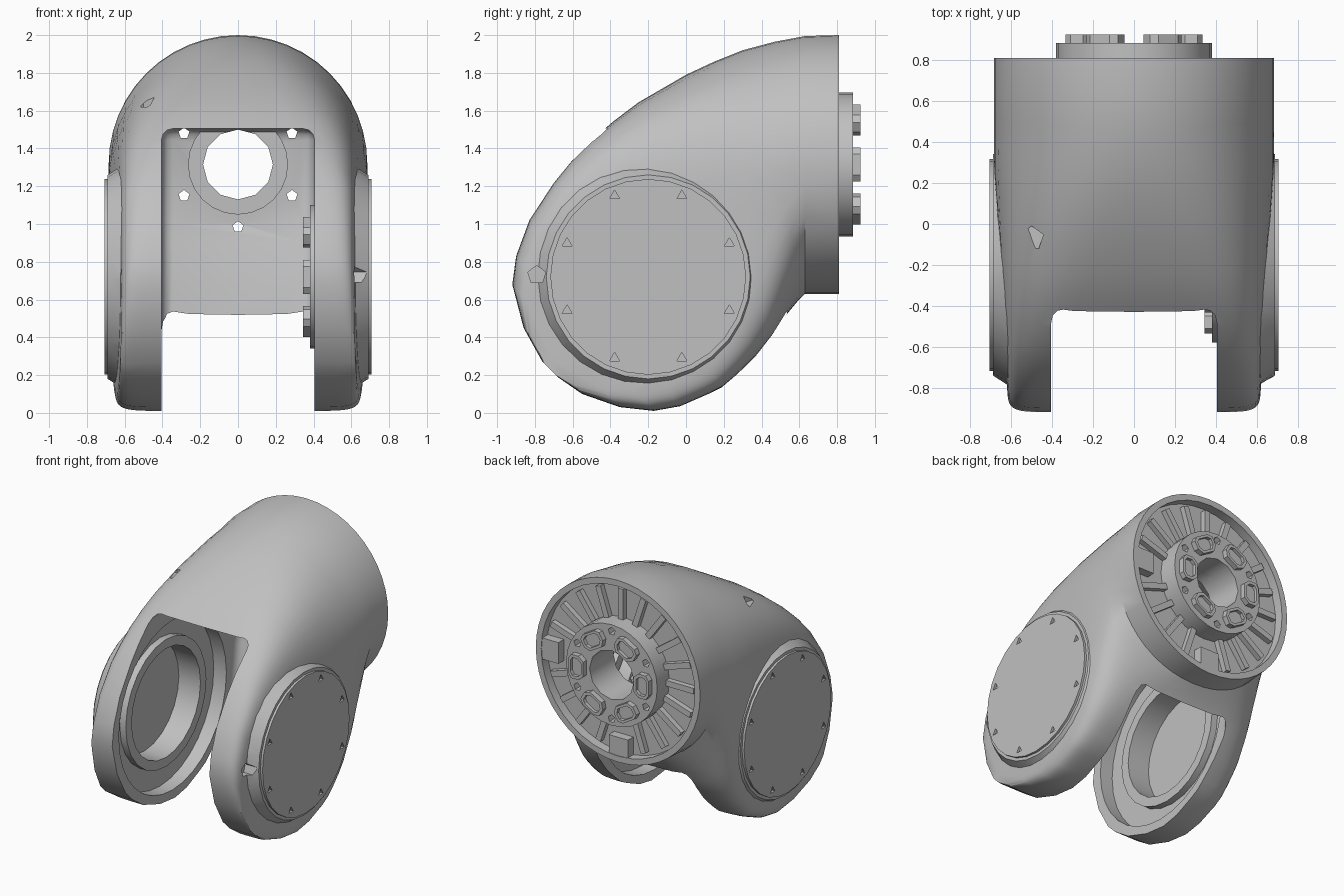
import bpy, bmesh, math
from mathutils import Matrix, Vector

cube = bpy.data.objects.get("Cube")
if cube:
    bpy.data.objects.remove(cube, do_unlink=True)

grey = bpy.data.materials.new("light_grey")
grey.use_nodes = True
grey.diffuse_color = (0.53, 0.53, 0.53, 1)
grey.node_tree.nodes["Principled BSDF"].inputs["Base Color"].default_value = (0.53, 0.53, 0.53, 1)

PIVOT_Y, PIVOT_Z, HUB_Z = -0.2, 0.72, 1.315
# Local frames: local z is the part's axis, local y stays world up
BACK = Matrix.Translation((0, 0, HUB_Z)) @ Matrix(
    ((-1, 0, 0, 0), (0, 0, 1, 0), (0, 1, 0, 0), (0, 0, 0, 1)))


def side_frame(s):
    return Matrix.Translation((0, PIVOT_Y, PIVOT_Z)) @ Matrix(
        ((0, 0, s, 0), (s, 0, 0, 0), (0, 1, 0, 0), (0, 0, 0, 1)))


def finish(name, bm, frame=Matrix()):
    bm.transform(frame)
    bm.normal_update()
    bmesh.ops.recalc_face_normals(bm, faces=bm.faces)
    me = bpy.data.meshes.new(name)
    bm.to_mesh(me)
    bm.free()
    me.materials.append(grey)
    ob = bpy.data.objects.new(name, me)
    bpy.context.collection.objects.link(ob)
    return ob


def cyl(name, frame, r, z0, z1, sides=32, r2=None, at=(0, 0)):
    bm = bmesh.new()
    bmesh.ops.create_cone(bm, cap_ends=True, segments=sides, radius1=r,
                          radius2=r if r2 is None else r2, depth=z1 - z0,
                          matrix=Matrix.Translation((at[0], at[1], (z0 + z1) / 2)))
    return finish(name, bm, frame)


def prism(name, frame, pts, z0, z1):
    bm = bmesh.new()
    low = [bm.verts.new((x, y, z0)) for x, y in pts]
    high = [bm.verts.new((x, y, z1)) for x, y in pts]
    bm.faces.new(low)
    bm.faces.new(high)
    for i in range(len(pts)):
        bm.faces.new((low[i - 1], low[i], high[i], high[i - 1]))
    return finish(name, bm, frame)


def box(name, frame, x0, x1, y0, y1, z0, z1):
    return prism(name, frame, [(x0, y0), (x1, y0), (x1, y1), (x0, y1)], z0, z1)


def apply_modifiers(ob):
    bpy.context.view_layer.update()
    dg = bpy.context.evaluated_depsgraph_get()
    me = bpy.data.meshes.new_from_object(ob.evaluated_get(dg))
    ob.modifiers.clear()
    ob.data = me


def combine(ob, others, op="DIFFERENCE"):
    for o in others:
        mod = ob.modifiers.new("bool", "BOOLEAN")
        mod.operation, mod.object, mod.solver = op, o, "EXACT"
    apply_modifiers(ob)
    for o in others:
        bpy.data.objects.remove(o, do_unlink=True)


def smooth(ob, angle=32):
    ob.data.polygons.foreach_set("use_smooth", [True] * len(ob.data.polygons))
    ob.data.set_sharp_from_angle(angle=math.radians(angle))


def polar(r, deg):
    return r * math.cos(math.radians(deg)), r * math.sin(math.radians(deg))


# Elbow body: sections fan from the round back to the fork end
# (top y, top z, bottom y, bottom z, top squareness, bottom squareness)
sections = [
    (.81, 2.0, .81, .63, 2, 2), (.63, 1.995, .63, .63, 2, 2.1),
    (.47, 1.965, .59, .59, 2, 2.9), (.3, 1.92, .54, .53, 2.15, 4),
    (.15, 1.86, .5, .47, 2.4, 5), (0, 1.79, .46, .41, 2.8, 6),
    (-.25, 1.645, .37, .30, 3.8, 8), (-.38, 1.547, .31, .24, 4.7, 9),
    (-.5, 1.445, .25, .185, 5.8, 10), (-.61, 1.335, .19, .135, 7, 11),
    (-.7, 1.22, .12, .1, 9, 12), (-.83, 1.02, -.03, .035, 11, 12),
    (-.9, .83, -.17, .01, 12, 12), (-.92, .68, -.35, .03, 12, 12),
    (-.86, .45, -.55, .1, 12, 12), (-.76, .27, -.68, .19, 12, 12)]
bm = bmesh.new()
rings = []
N = 48
for ty, tz, by, bz, nt, nb in sections:
    mid, half = Vector((0, (ty + by) / 2, (tz + bz) / 2)), Vector((0, (ty - by) / 2, (tz - bz) / 2))
    ring = []
    for i in range(N):
        c, s = math.cos(math.tau * i / N), math.sin(math.tau * i / N)
        e = 2 / (nt if s >= 0 else nb)
        p = mid + half * math.copysign(abs(s) ** e, s)
        width = 0.685 - 0.07 * min(max((0.3 - p.y) / 1.2, 0), 1)
        p.x = width * math.copysign(abs(c) ** e, c)
        ring.append(bm.verts.new(p))
    rings.append(ring)
for a, b in zip(rings, rings[1:]):
    for i in range(N):
        bm.faces.new((a[i], a[(i + 1) % N], b[(i + 1) % N], b[i]))
bm.faces.new(rings[0])
bm.faces.new(rings[-1])
body = finish("elbow_body", bm)

# Conical pads under the side covers
combine(body, [cyl("pad", side_frame(s), .63, .55, .69, 28, r2=.54) for s in (1, -1)], "UNION")

# Fork slot with rounded top corners, then recesses in the arms and back
slot = prism("slot", side_frame(1) @ Matrix.Translation((-PIVOT_Y, -PIVOT_Z, 0)),
             [(-1.1, -.2), (.53, -.2), (.53, .5), (.585, .9), (.62, 1.0), (.62, 1.505), (-1.1, 1.505)],
             -.405, .405)
bev = slot.modifiers.new("round", "BEVEL")
bev.width, bev.segments, bev.limit_method, bev.angle_limit = .06, 3, "ANGLE", math.radians(60)
apply_modifiers(slot)
cutters = [slot, cyl("back_recess", BACK, .64, .74, 1.0, 40)]
for s in (1, -1):
    f = side_frame(s)
    groove = cyl("groove", f, .64, .3, .51, 32)
    combine(groove, [cyl("core", f, .48, .46, .6, 24)])
    cutters += [groove, cyl("bore", f, .41, .3, .64, 24)]
cutters.append(cyl("side_dimple", side_frame(1), .05, .58, .8, 5, at=(-.59, .01)))
cutters.append(cyl("top_dimple", Matrix(), .06, 1.62, 1.9, 5, at=(-.5, -.07)))


def drills(f, z0, z1):
    out = [cyl("centre_drill", f, .185, z0, z1, 12)]
    out += [cyl("bolt_drill", f, .03, z0, z1, 5, at=polar(.33, 30 + 60 * k)) for k in range(6)]
    return out


combine(body, cutters + drills(BACK, .4, 1.1))
smooth(body)


# Coupling hub: flange with a ring of six hollow bosses
def hub(name, f, z0, z1, z2):
    flange = cyl(name + "_flange", f, .38, z0, z1, 28)
    combine(flange, drills(f, z0 - .2, z2 + .2))
    smooth(flange)
    for k in range(6):
        turn = f @ Matrix.Rotation(math.radians(60 * k), 4, "Z")
        outline = [(.21, -.055), (.25, -.09), (.31, -.09), (.335, -.055),
                   (.335, .055), (.31, .09), (.25, .09), (.21, .055)]
        boss = prism(f"{name}_boss_{k + 1}", turn, outline, z1 - .01, z2)
        inner = [(.275 + (x - .275) * .7, y * .75) for x, y in outline]
        combine(boss, [prism("pocket", turn, inner, z2 - .025, z2 + .1)])


hub("back_hub", BACK, .70, .885, .925)
inward = side_frame(-1) @ Matrix.Translation((0, 0, -.78))
hub("fork_hub", inward, .10, .40, .435)

# Bearing ring on the inside wall of the slot
ring = cyl("slot_ring", BACK, .265, .60, .68, 24)
combine(ring, [cyl("ring_hole", BACK, .185, .5, .8, 12)])
smooth(ring)

# Radial ribs and locating tabs in the back recess
for k in range(20):
    turn = BACK @ Matrix.Rotation(math.radians(18 * k), 4, "Z")
    if k in (10, 15):
        box(f"back_tab_{k}", turn, .5, .645, -.08, .08, .73, .805)
    else:
        box(f"back_rib_{k}", turn, .38, .61, -.022, .022, .73, .78)

# Side covers with eight three-sided screw sockets
for side, s in (("left", 1), ("right", -1)):
    f = side_frame(s)
    cover = cyl(side + "_cover", f, .518, .66, .707, 28)
    combine(cover, [cyl("socket", f, .03, .685, .8, 3, at=polar(.465, 22.5 + 45 * k)) for k in range(8)])
    smooth(cover)
